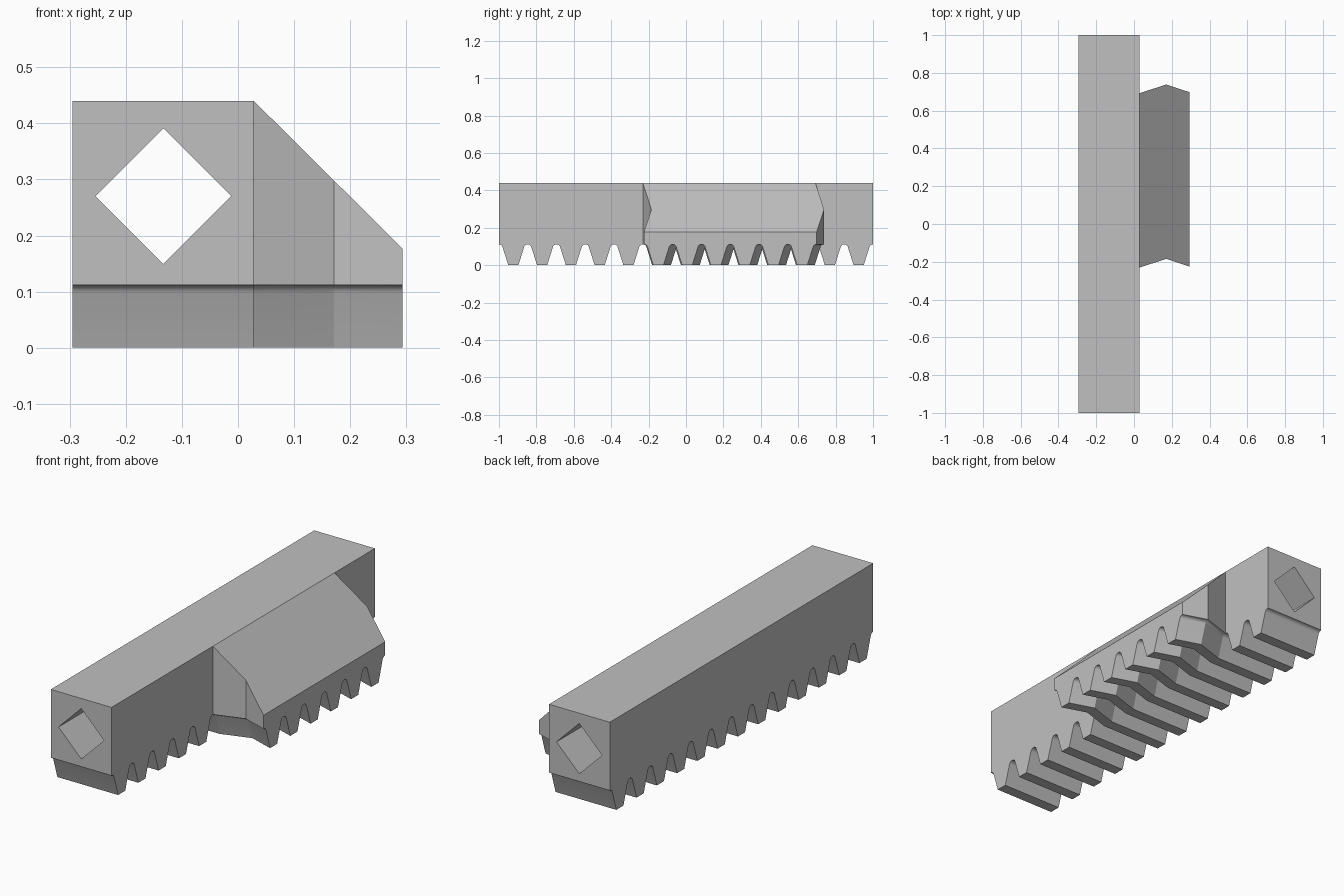
import bpy, bmesh, math

if "Cube" in bpy.data.objects:
    bpy.data.objects.remove(bpy.data.objects["Cube"], do_unlink=True)

PITCH = 2 / 13          # tooth spacing along the bar
ROOT_Z = 0.112          # top of the tooth gaps
ROOT_R = 0.02           # rounding of the tooth gaps
TIP = 0.027             # half width of a tooth tip
FLANK = math.radians(17.5)
ARC_STEPS = 6

grey = bpy.data.materials.new("plain_grey")
grey.use_nodes = True
colour = (0.53, 0.53, 0.53, 1)
grey.diffuse_color = colour
grey.node_tree.nodes["Principled BSDF"].inputs["Base Color"].default_value = colour


def tooth_line(y0, count):
    """Lower outline of a row of teeth, from gap centre to gap centre."""
    # half a gap: from its centre down the rounding to the flank
    half = []
    for i in range(ARC_STEPS + 1):
        a = math.pi / 2 - (math.pi / 2 - FLANK) * i / ARC_STEPS
        half.append((ROOT_R * math.cos(a), ROOT_Z - ROOT_R + ROOT_R * math.sin(a)))
    half.append((PITCH / 2 - TIP, 0))
    line = []
    for k in range(count):
        start = y0 + k * PITCH
        line += [(start + y, z) for y, z in half]
        line += [(start + PITCH - y, z) for y, z in reversed(half)]
        if k < count - 1:
            line.pop()
    return line


def toothed_sweep(name, y0, count, sections, open_start=False):
    """Sweep the tooth outline through sections of (x, y shift, top z)."""
    line = tooth_line(y0, count)
    bm = bmesh.new()
    rings = []
    for x, shift, top in sections:
        outline = line + [(line[-1][0], top), (line[0][0], top)]
        rings.append([bm.verts.new((x, y + shift, z)) for y, z in outline])
    for a, b in zip(rings, rings[1:]):
        for i in range(len(a)):
            j = (i + 1) % len(a)
            bm.faces.new((a[i], a[j], b[j], b[i]))
    start_cap = bm.faces.new(rings[0])
    bm.faces.new(rings[-1])
    bmesh.ops.recalc_face_normals(bm, faces=bm.faces)
    if open_start:
        bmesh.ops.delete(bm, geom=[start_cap], context="FACES_ONLY")
    mesh = bpy.data.meshes.new(name)
    bm.to_mesh(mesh)
    bm.free()
    mesh.materials.append(grey)
    obj = bpy.data.objects.new(name, mesh)
    bpy.context.collection.objects.link(obj)
    return obj


def select_only(obj):
    bpy.ops.object.select_all(action="DESELECT")
    obj.select_set(True)
    bpy.context.view_layer.objects.active = obj


# Long bar with straight teeth
bar = toothed_sweep("rack_bar", -1, 13, [(-0.295, 0, 0.44), (0.028, 0, 0.44)])

# Side block with chevron teeth and a sloping top
block = toothed_sweep("chevron_block", -1 + 5 * PITCH, 6,
                      [(0.028, 0, 0.44), (0.171, 0.046, 0.298), (0.293, 0.006, 0.177)],
                      open_start=True)

# Diamond hole through the full length of the bar
bpy.ops.mesh.primitive_cylinder_add(vertices=4, radius=0.121, depth=2.4,
                                    location=(-0.133, 0, 0.27),
                                    rotation=(math.pi / 2, 0, 0))
cutter = bpy.context.object
cutter.name = "hole_cutter"
cutter.hide_render = True
cutter.data.materials.append(grey)
cut = bar.modifiers.new("diamond_hole", "BOOLEAN")
cut.operation = "DIFFERENCE"
cut.solver = "EXACT"
cut.object = cutter
select_only(bar)
bpy.ops.object.modifier_apply(modifier=cut.name)
bpy.data.objects.remove(cutter, do_unlink=True)

# Smooth the gap roundings, keep all other edges sharp
for obj in (bar, block):
    select_only(obj)
    bpy.ops.object.shade_smooth_by_angle(angle=math.radians(28))
